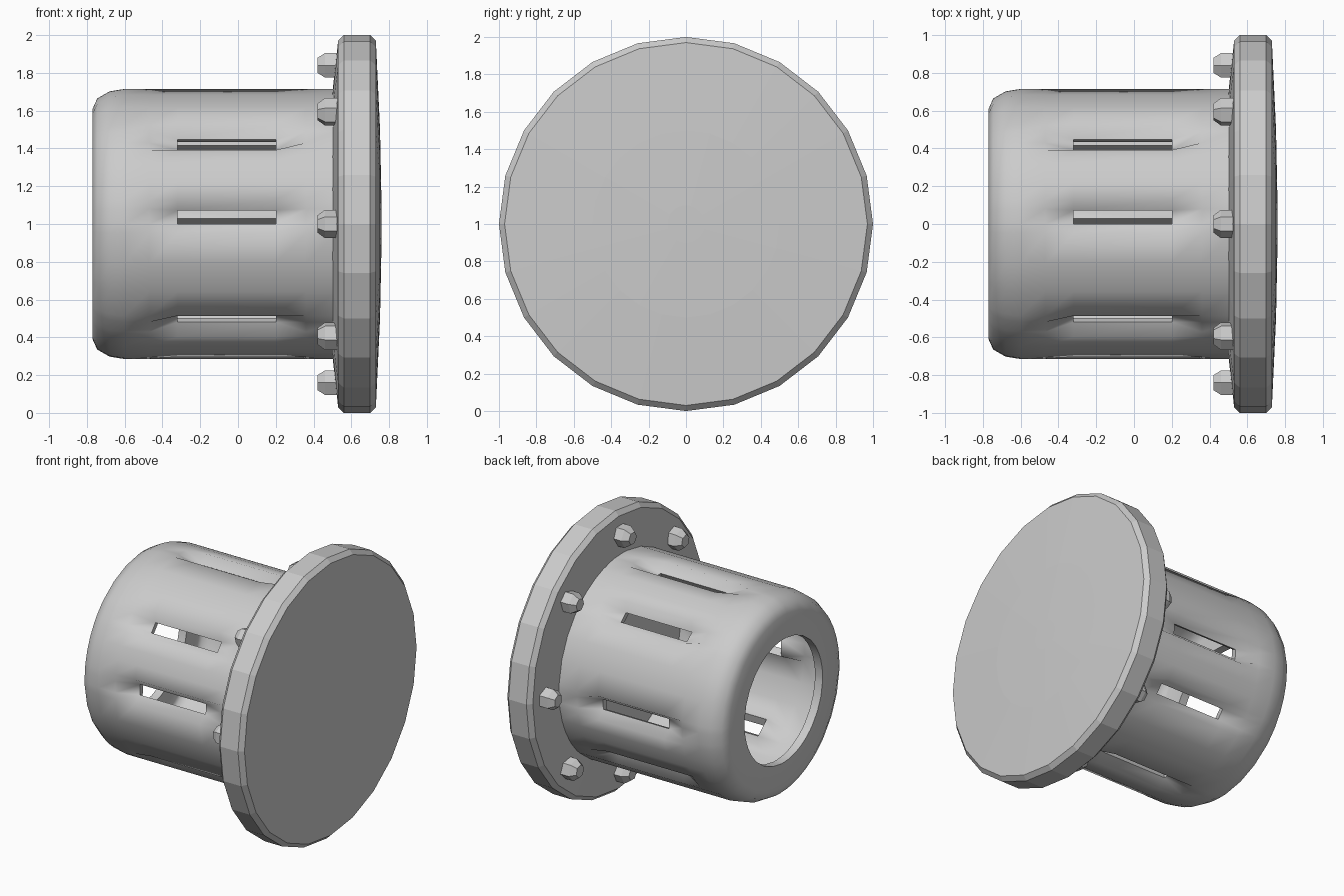
import bpy, bmesh
from math import sin, cos, radians

if "Cube" in bpy.data.objects:
    bpy.data.objects.remove(bpy.data.objects["Cube"])


def point(x, r, deg):
    a = radians(deg)
    return (x, -r * cos(a), 1 + r * sin(a))


def finish(bm, name):
    bmesh.ops.recalc_face_normals(bm, faces=bm.faces)
    mesh = bpy.data.meshes.new(name)
    bm.to_mesh(mesh)
    bm.free()
    obj = bpy.data.objects.new(name, mesh)
    bpy.context.collection.objects.link(obj)
    return obj


def loft(bm, rings, caps=True):
    loops = [[bm.verts.new(p) for p in ring] for ring in rings]
    n = len(loops[0])
    for a, b in zip(loops, loops[1:]):
        for i in range(n):
            j = (i + 1) % n
            bm.faces.new((a[i], a[j], b[j], b[i]))
    if caps:
        bm.faces.new(loops[0])
        bm.faces.new(loops[-1])
    return loops


# Flange: 24-sided plate, chamfered rim, slightly domed front
profile = [(0.50, 0.70), (0.53, 0.97), (0.56, 1.0), (0.70, 1.0),
           (0.73, 0.97), (0.752, 0.5), (0.76, 0.1)]
bm = bmesh.new()
loft(bm, [[point(x, r, i * 15) for i in range(24)] for x, r in profile])
finish(bm, "flange")

# Hex bolts around the flange back
for k in range(8):
    bm = bmesh.new()
    rings = []
    for x, r in [(0.53, 0.075), (0.46, 0.075), (0.42, 0.045)]:
        ring = []
        for i in range(6):
            b = radians(60 * i)
            radial, tang = 0.84 + r * sin(b), r * cos(b)
            a = radians(45 * k)
            ring.append((x, -radial * cos(a) + tang * sin(a),
                         1 + radial * sin(a) + tang * cos(a)))
        rings.append(ring)
    loft(bm, rings)
    finish(bm, f"bolt_{k + 1}")

# Barrel: open shell with rounded end and eight sunken slots
R, SUNK = 0.715, 0.65
slots = [3.2, 40.2]
quarter = [(s + d, abs(d) < 4) for s in slots for d in (-7, -3.2, 3.2, 7)]
quarter += [(18, False), (25.5, False), (60, False), (73, False)]
angles = sorted((a + 90 * q, low) for q in range(4) for a, low in quarter)
stations = [(-0.77, 0.44), (-0.77, 0.61), (-0.745, 0.665), (-0.68, 0.702),
            (-0.60, R), (-0.47, R), (-0.32, R), (0.20, R), (0.36, R), (0.52, R)]
cut = (6, 7)

bm = bmesh.new()
rings = [[point(x, SUNK if low and i in cut else r, a) for a, low in angles]
         for i, (x, r) in enumerate(stations)]
loops = loft(bm, rings, caps=False)
holes = []
for i in range(len(angles)):
    j = (i + 1) % len(angles)
    if angles[i][1] and angles[j][1]:
        corners = {loops[6][i], loops[6][j], loops[7][i], loops[7][j]}
        holes += [f for f in loops[6][i].link_faces if set(f.verts) == corners]
bmesh.ops.delete(bm, geom=holes, context='FACES_ONLY')
bmesh.ops.recalc_face_normals(bm, faces=bm.faces)
# make sure the shell faces outward before thickening
bm.normal_update()
f = loops[4][9].link_faces[0]
c = f.calc_center_median()
if f.normal.y * c.y + f.normal.z * (c.z - 1) < 0:
    bmesh.ops.reverse_faces(bm, faces=bm.faces)
mesh = bpy.data.meshes.new("slotted_barrel")
bm.to_mesh(mesh)
bm.free()
barrel = bpy.data.objects.new("slotted_barrel", mesh)
bpy.context.collection.objects.link(barrel)

# Wall thickness goes inward
wall = barrel.modifiers.new("wall", 'SOLIDIFY')
wall.thickness = 0.06
wall.offset = -1
bpy.context.view_layer.objects.active = barrel
barrel.select_set(True)
bpy.ops.object.modifier_apply(modifier="wall")
bpy.ops.object.shade_smooth_by_angle(angle=radians(60))
